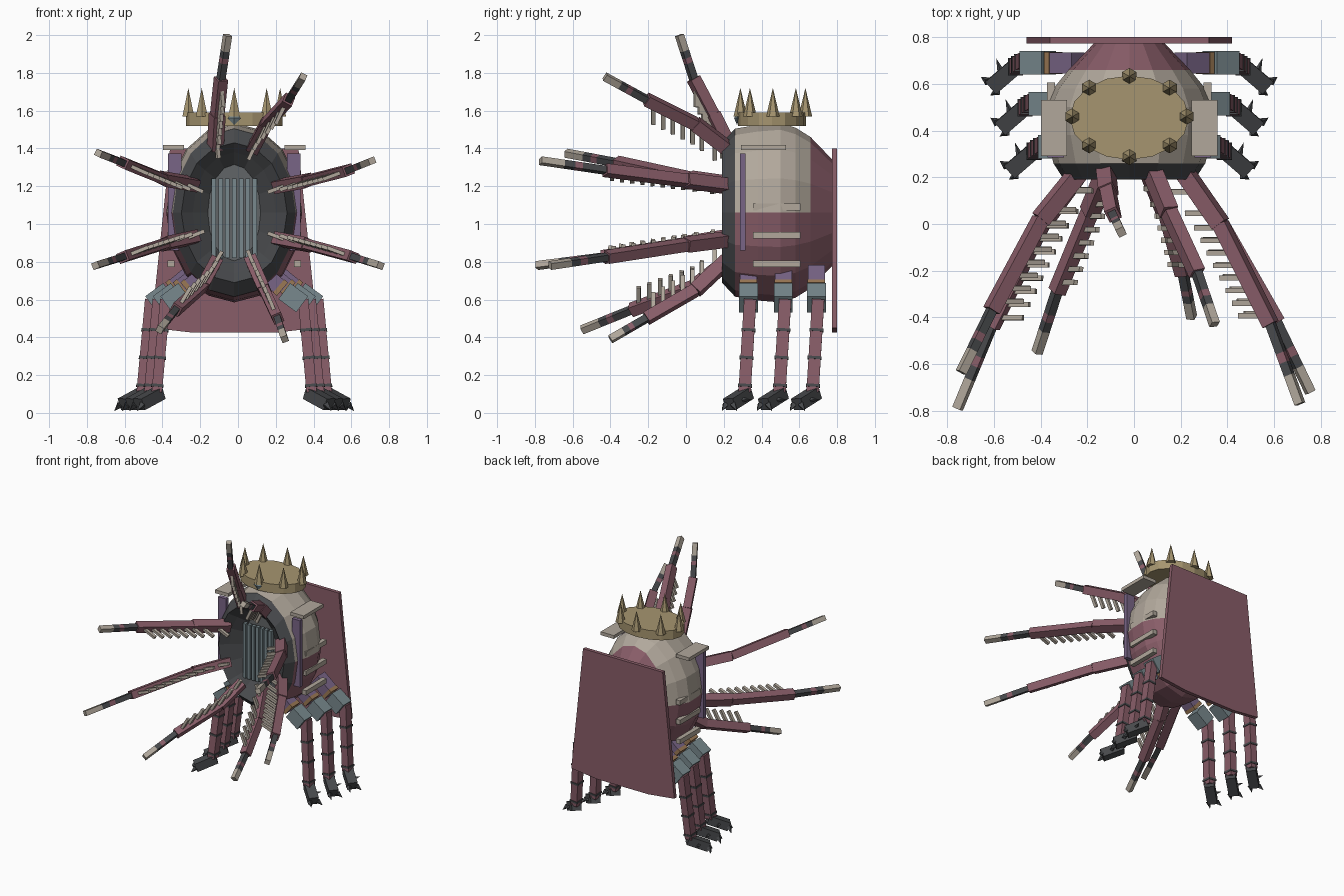
import bpy, bmesh, math
from mathutils import Vector, Matrix

cube = bpy.data.objects.get("Cube")
if cube:
    bpy.data.objects.remove(cube, do_unlink=True)

CX, CZ = -0.02, 1.06          # body axis runs along y through here


def material(name, rgb):
    m = bpy.data.materials.new(name)
    m.use_nodes = True
    m.diffuse_color = (*rgb, 1)
    m.node_tree.nodes["Principled BSDF"].inputs["Base Color"].default_value = (*rgb, 1)
    return m


MATS = [material("dusty_pink", (0.25, 0.11, 0.14)),
        material("bone", (0.44, 0.39, 0.33)),
        material("gold", (0.38, 0.30, 0.16)),
        material("charcoal", (0.065, 0.068, 0.073)),
        material("steel", (0.19, 0.25, 0.27)),
        material("purple", (0.19, 0.13, 0.24)),
        material("mid_grey", (0.12, 0.13, 0.135)),
        material("ochre", (0.33, 0.19, 0.09))]
PINK, BONE, GOLD, DARK, STEEL, PURPLE, GREY, OCHRE = range(len(MATS))


def finish(name, bm):
    bmesh.ops.recalc_face_normals(bm, faces=bm.faces)
    mesh = bpy.data.meshes.new(name)
    bm.to_mesh(mesh)
    bm.free()
    for m in MATS:
        mesh.materials.append(m)
    ob = bpy.data.objects.new(name, mesh)
    bpy.context.collection.objects.link(ob)
    return ob


def paint(verts, mat):
    for f in {f for v in verts for f in v.link_faces}:
        f.material_index = mat


def box(bm, center, size, mat):
    mtx = Matrix.Translation(center) @ Matrix.Diagonal((*size, 1))
    paint(bmesh.ops.create_cube(bm, size=1, matrix=mtx)["verts"], mat)


def beam(bm, a, b, w, h, mat, side=(0, 1, 0)):
    """Box running from a to b, w wide along side, h thick across it."""
    a, b = Vector(a), Vector(b)
    z = (b - a).normalized()
    y = Vector(side)
    y = (y - z * y.dot(z)).normalized()
    rot = Matrix((y.cross(z), y, z)).transposed().to_4x4()
    mtx = Matrix.Translation((a + b) / 2) @ rot @ Matrix.Diagonal((h, w, (b - a).length, 1))
    paint(bmesh.ops.create_cube(bm, size=1, matrix=mtx)["verts"], mat)


def spike(bm, base, tip, radius, sides, mat):
    a, b = Vector(base), Vector(tip)
    rot = (b - a).to_track_quat("Z", "Y").to_matrix().to_4x4()
    mtx = Matrix.Translation((a + b) / 2) @ rot
    paint(bmesh.ops.create_cone(bm, cap_ends=True, segments=sides, radius1=radius, radius2=0,
                                depth=(b - a).length, matrix=mtx)["verts"], mat)


def loft(bm, rings, rule, sides=16):
    """Elliptical rings (y, rx, rz) bridged in order; rule gives each face its colour."""
    loops = []
    for y, rx, rz in rings:
        angles = [math.tau * i / sides for i in range(sides)]
        loops.append([bm.verts.new((CX + rx * math.cos(t), y, CZ + rz * math.sin(t))) for t in angles])
    for k, (p, q) in enumerate(zip(loops, loops[1:])):
        for i in range(sides):
            j = (i + 1) % sides
            f = bm.faces.new((p[i], p[j], q[j], q[i]))
            f.material_index = rule(k, f.calc_center_median())
    return loops


# Barrel body: dark lip, bone upper half, pink belly and tail
bm = bmesh.new()
shell = [(0.19, 0.28, 0.37), (0.26, 0.325, 0.445), (0.38, 0.355, 0.465), (0.50, 0.36, 0.475),
         (0.58, 0.325, 0.45), (0.66, 0.26, 0.40), (0.785, 0.14, 0.27)]
loops = loft(bm, shell, lambda k, c: DARK if k == 0 else BONE if c.z > CZ and k < 5 else PINK)
bm.faces.new(loops[-1])
finish("body", bm)

# Hollow mouth with an oval back plate
bm = bmesh.new()
loops = loft(bm, [(0.19, 0.28, 0.37), (0.24, 0.22, 0.32), (0.30, 0.14, 0.255)], lambda k, c: DARK)
bm.faces.new(loops[-1]).material_index = GREY
mouth = finish("mouth_bowl", bm)
mouth.data.flip_normals()

bm = bmesh.new()
for i in range(7):
    box(bm, (CX + (i - 3) * 0.036, 0.275, 1.03), (0.024, 0.03, 0.42), STEEL)
finish("mouth_grille", bm)

# Back shield, wider at a slightly bowed bottom
bm = bmesh.new()
outline = [(-0.34, 1.40), (0.34, 1.40), (0.44, 0.45), (0.22, 0.425), (-0.22, 0.425), (-0.44, 0.45)]
face = bm.faces.new([bm.verts.new((CX + x, 0.772, z)) for x, z in outline])
ext = bmesh.ops.extrude_face_region(bm, geom=[face])["geom"]
bmesh.ops.translate(bm, vec=(0, 0.028, 0), verts=[v for v in ext if isinstance(v, bmesh.types.BMVert)])
finish("back_shield", bm)

# Crown: oval band, eight spikes and a front gem
bm = bmesh.new()
mtx = Matrix.Translation((CX, 0.455, 1.555)) @ Matrix.Diagonal((0.255, 0.18, 1, 1))
paint(bmesh.ops.create_cone(bm, cap_ends=True, segments=16, radius1=1, radius2=1,
                            depth=0.07, matrix=mtx)["verts"], GOLD)
for i in range(8):
    t = math.tau * i / 8
    x, y = CX + 0.243 * math.cos(t), 0.46 + 0.172 * math.sin(t)
    spike(bm, (x, y, 1.57), (x, y, 1.72), 0.036, 6, GOLD)
finish("crown", bm)
bm = bmesh.new()
for y in (0.255, 0.285):
    spike(bm, (CX, 0.27, 1.56), (CX, y, 1.56), 0.035, 4, STEEL)
finish("crown_gem", bm)

# Shoulder plates, side posts and side bars
for s, label in ((1, "left"), (-1, "right")):
    bm = bmesh.new()
    box(bm, (CX + s * 0.322, 0.41, 1.405), (0.112, 0.24, 0.026), BONE)
    finish(label + "_shoulder_plate", bm)
    bm = bmesh.new()
    box(bm, (CX + s * 0.315, 0.30, 1.117), (0.07, 0.03, 0.515), PURPLE)
    finish(label + "_side_post", bm)
    bm = bmesh.new()
    for z in (1.09, 0.94, 0.79):
        box(bm, (CX + s * 0.335, 0.48, z), (0.035, 0.25, 0.036), BONE)
    finish(label + "_side_bars", bm)


# Legs: three per side, the rear ones set further out
def leg(name, s, dx, y):
    def p(x, dy, z):
        return Vector((CX + s * (x + dx), y + dy, z))
    bm = bmesh.new()
    beam(bm, p(0.18, 0, 0.75), p(0.295, 0, 0.655), 0.09, 0.085, PURPLE)
    beam(bm, p(0.275, 0, 0.672), p(0.295, 0, 0.655), 0.094, 0.092, OCHRE)
    beam(bm, p(0.305, 0, 0.645), p(0.40, 0, 0.575), 0.10, 0.105, STEEL)
    top, ankle = p(0.405, 0.01, 0.60), p(0.45, -0.02, 0.11)
    beam(bm, top, ankle, 0.065, 0.055, PINK)
    for t in (0.33, 0.63, 0.93):
        c = top.lerp(ankle, t)
        d = (ankle - top) * 0.015
        beam(bm, c - d, c + d, 0.074, 0.064, DARK)
    heel, toe = p(0.435, -0.005, 0.105), p(0.545, -0.10, 0.045)
    across = Vector((s, 1, 0))
    beam(bm, heel, toe, 0.07, 0.065, DARK, across)
    for k in (-1, 1):
        base = toe + Vector((s, 1, 0)) * 0.02 * k
        spike(bm, base, base + Vector((s * 0.03, 0.02 * k, -0.035)), 0.02, 4, DARK)
    spike(bm, heel.lerp(toe, 0.6), p(0.53, 0.02, 0.07), 0.022, 4, DARK)
    finish(name, bm)


for s, label in ((1, "left"), (-1, "right")):
    for dx, y, place in ((-0.04, 0.33, "front"), (0, 0.515, "middle"), (0.04, 0.69, "rear")):
        leg(f"{label}_{place}_leg", s, dx, y)


# Tentacles: two thick pink links, a banded thin tip and inward teeth
def tentacle(name, p0, p1, p2, tip):
    p0, p1, p2, tip = map(Vector, (p0, p1, p2, tip))
    inward = Vector((CX, 0, CZ)) - Vector((p2.x, 0, p2.z))
    inward.normalize()
    side = inward.cross(tip - p0).normalized()
    bm = bmesh.new()
    beam(bm, p0, p1, 0.066, 0.07, PINK, side)
    beam(bm, p1, p2, 0.056, 0.06, PINK, side)
    for a, b, mat in ((-0.05, 0.36, DARK), (0.36, 0.48, PINK), (0.48, 0.64, DARK), (0.64, 1, BONE)):
        beam(bm, p2.lerp(tip, a), p2.lerp(tip, b), 0.036, 0.038, mat, side)
    finish(name, bm)
    bm = bmesh.new()
    count = max(5, round((p2 - p1).length / 0.062))
    roots = [p1.lerp(p2, (i + 0.3) / count) for i in range(count)]
    roots += [p0.lerp(p1, t) for t in (0.4, 0.8)]
    for r in roots:
        beam(bm, r, r + inward * 0.125, 0.02, 0.022, BONE, side)
    finish(name + "_teeth", bm)


tentacle("top_tentacle", (-0.12, 0.23, 1.40), (-0.11, 0.14, 1.58), (-0.09, 0.04, 1.77), (-0.055, -0.035, 2.0))
tentacle("upper_left_tentacle", (0.08, 0.22, 1.40), (0.15, 0.05, 1.53), (0.27, -0.21, 1.66), (0.345, -0.43, 1.78))
tentacle("left_tentacle", (0.21, 0.23, 1.20), (0.37, 0.0, 1.23), (0.585, -0.43, 1.285), (0.71, -0.77, 1.335))
tentacle("lower_left_tentacle", (0.21, 0.23, 0.92), (0.37, 0.0, 0.89), (0.61, -0.42, 0.825), (0.755, -0.72, 0.78))
tentacle("bottom_left_tentacle", (0.07, 0.22, 0.81), (0.14, 0.05, 0.65), (0.21, -0.21, 0.50), (0.247, -0.4, 0.39))
tentacle("bottom_right_tentacle", (-0.12, 0.22, 0.80), (-0.19, 0.05, 0.67), (-0.33, -0.29, 0.545), (-0.415, -0.55, 0.44))
tentacle("lower_right_tentacle", (-0.23, 0.23, 0.93), (-0.39, 0.01, 0.895), (-0.61, -0.44, 0.825), (-0.755, -0.79, 0.78))
tentacle("right_tentacle", (-0.23, 0.23, 1.21), (-0.40, 0.02, 1.24), (-0.61, -0.37, 1.325), (-0.74, -0.635, 1.375))
